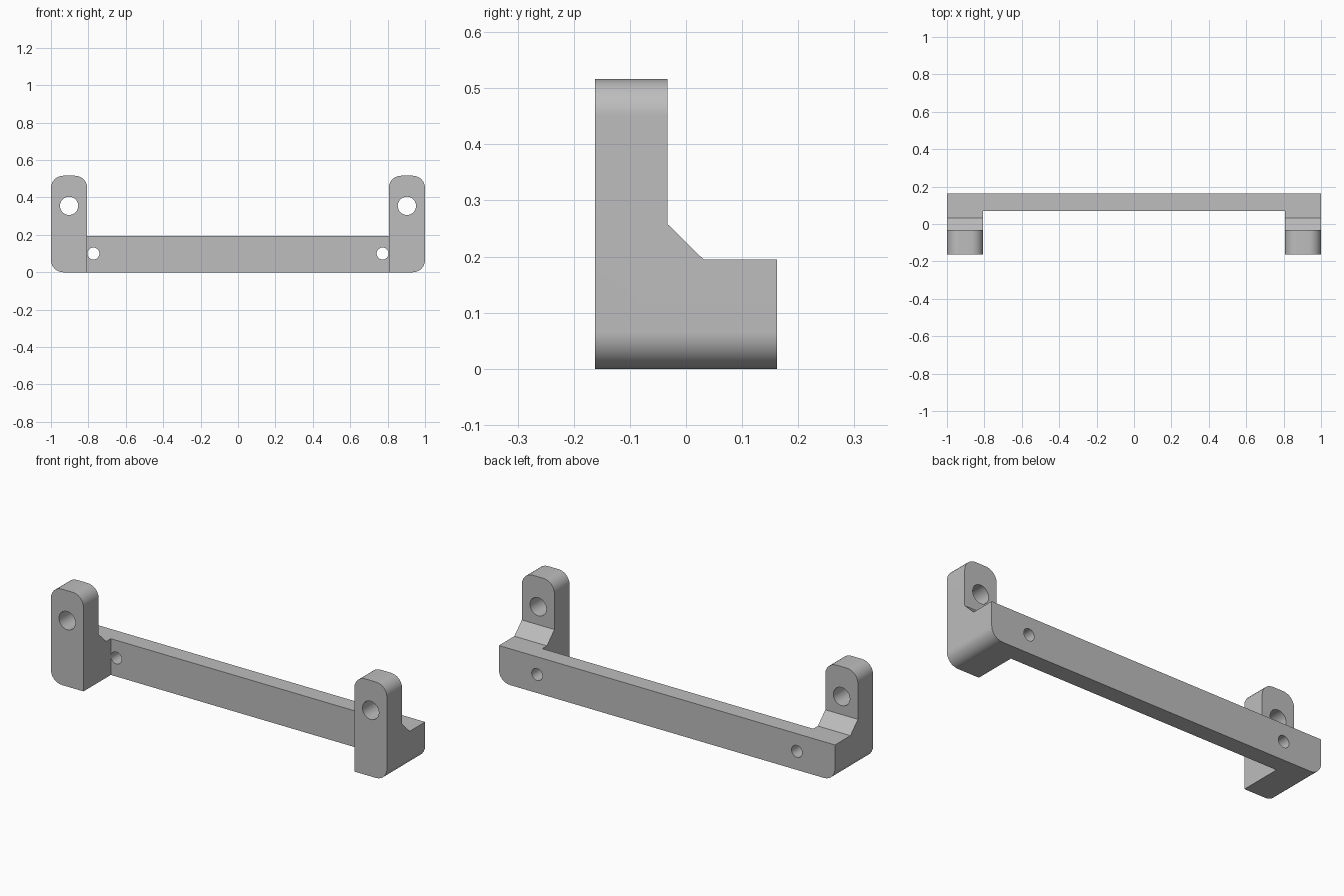
import bpy
import bmesh
from math import cos, sin, pi, radians
from mathutils import Vector

if "Cube" in bpy.data.objects:
    bpy.data.objects.remove(bpy.data.objects["Cube"], do_unlink=True)

INNER, BAR_TOP, TOP = 0.806, 0.195, 0.516   # upright inner face, bar top, overall height
FRONT, BACK, BAR_FRONT = -0.162, 0.162, 0.07
RADIUS = 0.065

grey = bpy.data.materials.new("satin grey")
grey.use_nodes = True
colour = (0.51, 0.51, 0.51, 1)
grey.diffuse_color = colour
grey.node_tree.nodes["Principled BSDF"].inputs["Base Color"].default_value = colour


def prism(name, outline, axis, start, end):
    """Extrude a 2D outline along the x or y axis."""
    def place(u, v, d):
        return Vector((d, u, v)) if axis == "x" else Vector((u, d, v))
    bm = bmesh.new()
    face = bm.faces.new([bm.verts.new(place(u, v, start)) for u, v in outline])
    ext = bmesh.ops.extrude_face_region(bm, geom=[face])
    shift = place(0, 0, end - start)
    bmesh.ops.translate(bm, vec=shift,
                        verts=[g for g in ext["geom"] if isinstance(g, bmesh.types.BMVert)])
    bmesh.ops.recalc_face_normals(bm, faces=bm.faces)
    mesh = bpy.data.meshes.new(name)
    bm.to_mesh(mesh)
    bm.free()
    mesh.materials.append(grey)
    obj = bpy.data.objects.new(name, mesh)
    bpy.context.collection.objects.link(obj)
    return obj


def arc(cx, cz, r, a0, a1, steps):
    angles = [radians(a0 + (a1 - a0) * i / steps) for i in range(steps + 1)]
    return [(cx + r * cos(a), cz + r * sin(a)) for a in angles]


def cut(target, cutter):
    bpy.context.view_layer.objects.active = target
    mod = target.modifiers.new("cut", "BOOLEAN")
    mod.operation = "DIFFERENCE"
    mod.solver = "EXACT"
    mod.object = cutter
    bpy.ops.object.modifier_apply(modifier=mod.name)
    bpy.data.objects.remove(cutter, do_unlink=True)


# U-shaped body with rounded upright tops and outer bottom corners
half = (arc(1 - RADIUS, RADIUS, RADIUS, -90, 0, 6)
        + arc(1 - RADIUS, TOP - RADIUS, RADIUS, 0, 90, 6)
        + arc(INNER + RADIUS, TOP - RADIUS, RADIUS, 90, 180, 6)
        + [(INNER, BAR_TOP)])
outline = half + [(-x, z) for x, z in reversed(half)]
body = prism("mounting_bracket", outline, "y", FRONT, BACK)

# Open space in front of the cross bar
opening = [(-INNER, -0.1), (INNER, -0.1), (INNER, 0.7), (-INNER, 0.7)]
cut(body, prism("opening_cutter", opening, "y", -0.3, BAR_FRONT))

# Space behind the uprights, leaving a sloped gusset above each foot
behind = [(0.3, BAR_TOP), (0.031, BAR_TOP), (-0.033, 0.258), (-0.033, 0.7), (0.3, 0.7)]
cut(body, prism("behind_cutter", behind, "x", -1.2, 1.2))

# Screw holes through the uprights and the cross bar
for side in (-1, 1):
    for x, z, r, y0 in ((0.903, 0.355, 0.049, -0.3), (0.773, 0.1, 0.032, 0.0)):
        ring = arc(side * x, z, r, 0, 360, 24)[:-1]
        cut(body, prism("hole_cutter", ring, "y", y0, 0.3))

# Smooth rounds with crisp flat faces
bpy.ops.object.select_all(action="DESELECT")
body.select_set(True)
bpy.context.view_layer.objects.active = body
bpy.ops.object.shade_smooth_by_angle(angle=radians(30))
weighted = body.modifiers.new("weighted normals", "WEIGHTED_NORMAL")
weighted.keep_sharp = True
